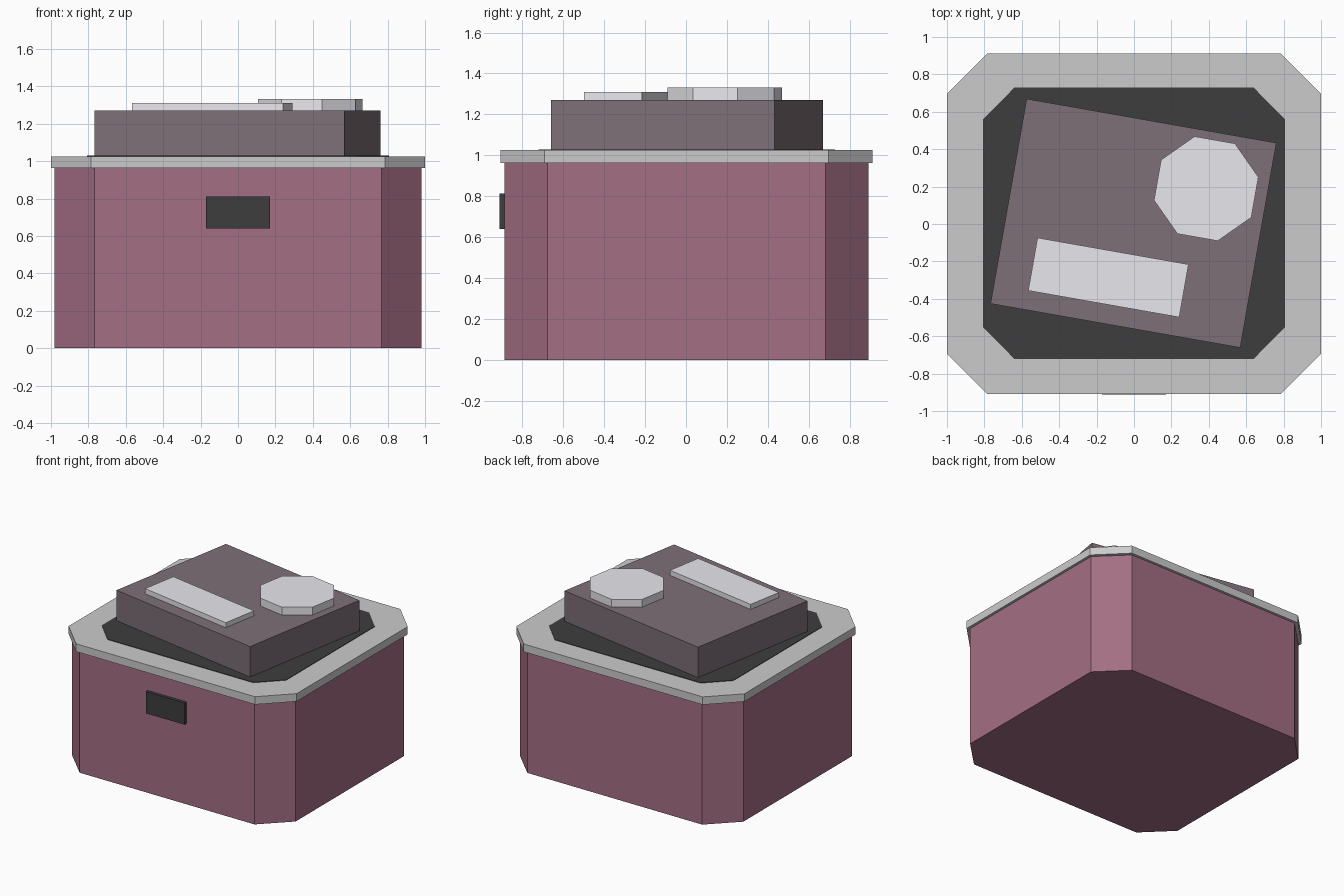
import bpy, bmesh, math
from mathutils import Matrix

if "Cube" in bpy.data.objects:
    bpy.data.objects.remove(bpy.data.objects["Cube"])

TILT = math.radians(-10)


def material(name, rgb):
    m = bpy.data.materials.new(name)
    m.diffuse_color = (*rgb, 1)
    m.use_nodes = True
    m.node_tree.nodes["Principled BSDF"].inputs["Base Color"].default_value = m.diffuse_color
    return m


plum = material("plum", (0.37, 0.156, 0.23))
mauve = material("mauve_grey", (0.21, 0.162, 0.188))
dark = material("dark", (0.047, 0.047, 0.047))
pale = material("pale_grey", (0.81, 0.80, 0.84))


def prism(name, outline, z0, z1, mat=None, centre=(0, 0), turn=0):
    """Extrude a flat outline from z0 to z1, turned about its own centre."""
    bm = bmesh.new()
    base = bm.faces.new([bm.verts.new((x, y, z0)) for x, y in outline])
    top = bmesh.ops.extrude_face_region(bm, geom=[base])["geom"]
    bmesh.ops.translate(bm, vec=(0, 0, z1 - z0),
                        verts=[v for v in top if isinstance(v, bmesh.types.BMVert)])
    bmesh.ops.recalc_face_normals(bm, faces=bm.faces)
    bm.transform(Matrix.Translation((*centre, 0)) @ Matrix.Rotation(turn, 4, "Z"))
    mesh = bpy.data.meshes.new(name)
    bm.to_mesh(mesh)
    bm.free()
    ob = bpy.data.objects.new(name, mesh)
    bpy.context.collection.objects.link(ob)
    if mat:
        mesh.materials.append(mat)
    return ob


def rect(w, d):
    return [(-w / 2, -d / 2), (w / 2, -d / 2), (w / 2, d / 2), (-w / 2, d / 2)]


def cut_rect(x, y, cx, cy):
    """Rectangle of half size x, y whose corners are cut at cx, cy."""
    return [(-cx, -y), (cx, -y), (x, -cy), (x, cy),
            (cx, y), (-cx, y), (-x, cy), (-x, -cy)]


# Box body, rim and dark panel set into the rim
prism("body", cut_rect(0.98, 0.89, 0.767, 0.68), 0, 0.963, plum, (0, 0.002))
prism("rim", cut_rect(1.0, 0.91, 0.785, 0.695), 0.963, 1.025, None, (0, 0.002))
prism("top_panel", cut_rect(0.808, 0.725, 0.64, 0.555), 0.99, 1.029, dark, (0, 0.004))

# Tilted block with a bar and an eight-sided knob on top
prism("top_block", rect(1.356, 1.112), 1.02, 1.27, mauve, (-0.003, 0.004), TILT)
prism("bar", rect(0.82, 0.287), 1.26, 1.31, pale, (-0.137, -0.286), TILT)
octagon = [(0.286 * math.cos(a), 0.286 * math.sin(a))
           for a in (math.radians(22.5 + 45 * i) for i in range(8))]
prism("knob", octagon, 1.26, 1.332, pale, (0.386, 0.189), TILT)

# Small plate on the front
prism("front_plate", rect(0.34, 0.04), 0.64, 0.812, dark, (0, -0.892))
